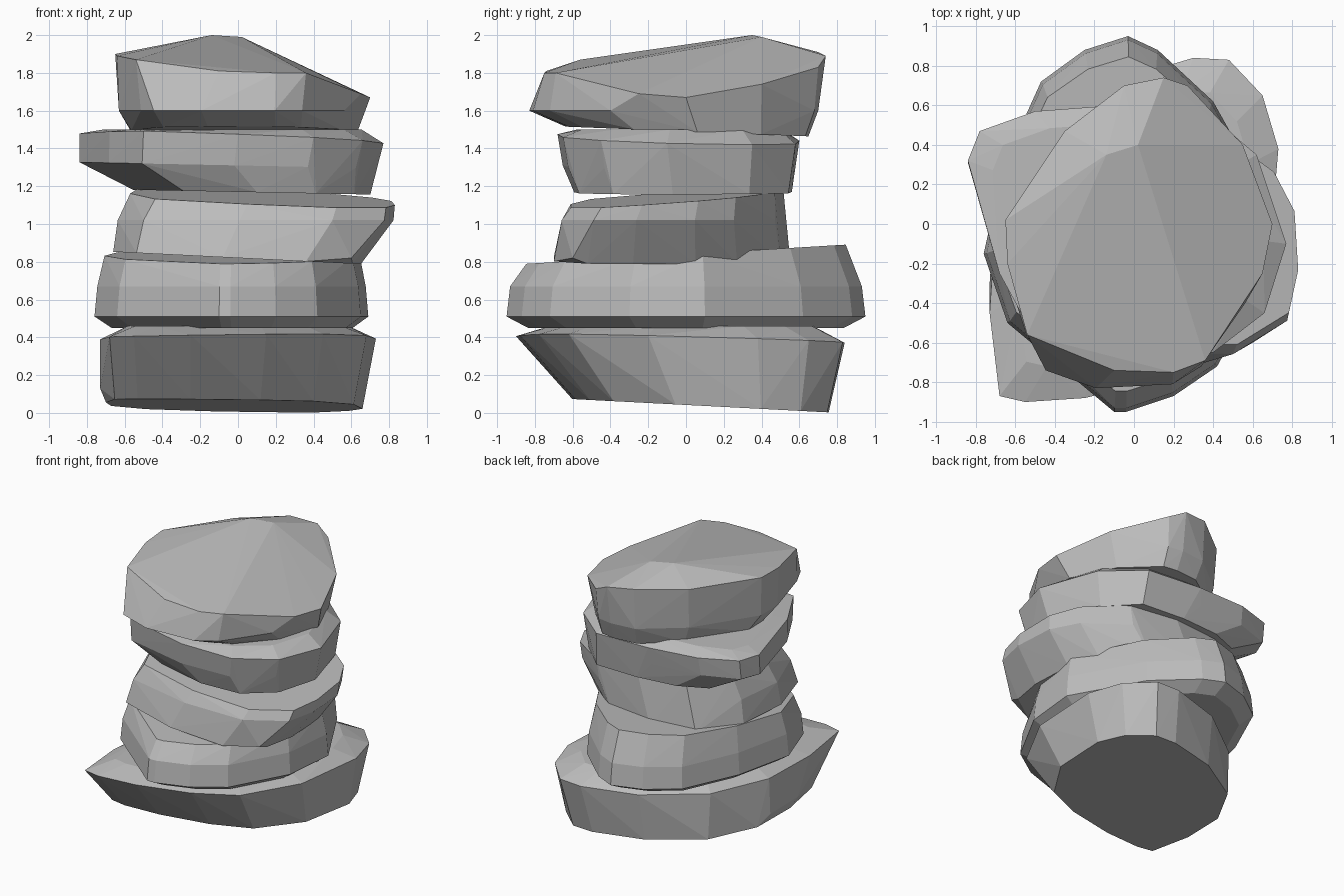
import bpy
import bmesh

cube = bpy.data.objects.get("Cube")
if cube:
    bpy.data.objects.remove(cube, do_unlink=True)

# One plain stone colour
stone = bpy.data.materials.new("grey stone")
stone.use_nodes = True
grey = (0.5, 0.5, 0.5, 1.0)
stone.diffuse_color = grey
shader = stone.node_tree.nodes["Principled BSDF"]
shader.inputs["Base Color"].default_value = grey
shader.inputs["Roughness"].default_value = 0.9


def ring(outline, scale=(1, 1), shift=(0, 0), height=0.0, tilt=(0, 0)):
    """Scaled and shifted copy of a plan outline, lying on a tilted plane."""
    points = []
    for px, py in outline:
        x = px * scale[0] + shift[0]
        y = py * scale[1] + shift[1]
        points.append((x, y, height + tilt[0] * x + tilt[1] * y))
    return points


def rock(name, outline, rings, corners=()):
    """Faceted stone: the hull wrapped around several rings and extra corners."""
    bm = bmesh.new()
    for settings in rings:
        for point in ring(outline, **settings):
            bm.verts.new(point)
    for point in corners:
        bm.verts.new(point)
    hull = bmesh.ops.convex_hull(bm, input=bm.verts[:])
    loose = set(hull["geom_interior"]) | set(hull["geom_unused"])
    loose = [v for v in loose if isinstance(v, bmesh.types.BMVert)]
    bmesh.ops.delete(bm, geom=loose, context="VERTS")
    bmesh.ops.recalc_face_normals(bm, faces=bm.faces[:])
    mesh = bpy.data.meshes.new(name)
    bm.to_mesh(mesh)
    bm.free()
    mesh.materials.append(stone)
    obj = bpy.data.objects.new(name, mesh)
    bpy.context.collection.objects.link(obj)
    return obj


# Bottom stone, undercut at the front
rock("bottom_rock",
     [(-0.68, -0.87), (-0.55, -0.9), (-0.25, -0.88), (0.15, -0.78), (0.45, -0.62),
      (0.68, -0.2), (0.73, 0.38), (0.65, 0.65), (0.48, 0.83), (0.3, 0.84),
      (-0.1, 0.72), (-0.5, 0.42), (-0.7, 0.0), (-0.73, -0.45)],
     [dict(scale=(0.93, 0.78), shift=(-0.02, 0.1), height=0.042, tilt=(0, -0.052)),
      dict(height=0.39, tilt=(0.02, -0.03)),
      dict(scale=(0.8, 0.8), height=0.46)],
     corners=[(-0.73, -0.3, 0.13), (-0.71, 0.0, 0.11)])

# Second stone, longest from front to back
rock("lower_rock",
     [(-0.1, -0.95), (-0.04, -0.95), (0.2, -0.87), (0.42, -0.72), (0.65, -0.3),
      (0.69, 0.1), (0.4, 0.62), (0.12, 0.88), (-0.03, 0.95), (-0.25, 0.88),
      (-0.47, 0.72), (-0.66, 0.3), (-0.76, -0.15), (-0.64, -0.5)],
     [dict(scale=(0.88, 0.88), height=0.45),
      dict(height=0.51),
      dict(scale=(0.98, 0.98), height=0.67),
      dict(scale=(0.93, 0.89), height=0.84, tilt=(0, 0.06))])

# Middle stone, leaning out to one side
rock("middle_rock",
     [(0.83, -0.28), (0.81, 0.05), (0.7, 0.27), (0.4, 0.5), (0.0, 0.55),
      (-0.4, 0.5), (-0.62, 0.2), (-0.66, -0.2), (-0.52, -0.58), (0.0, -0.7),
      (0.5, -0.7), (0.78, -0.52)],
     [dict(scale=(0.88, 1), shift=(-0.08, 0), height=0.82, tilt=(-0.05, 0)),
      dict(scale=(0.98, 0.94), shift=(0.01, 0), height=1.02),
      dict(scale=(0.94, 0.9), shift=(0.05, 0.02), height=1.15, tilt=(-0.04, 0.07))],
     corners=[(0.6, -0.6, 0.82)])

# Fourth stone, with an undercut overhang at the back corner
rock("upper_rock",
     [(-0.84, 0.32), (-0.78, 0.47), (-0.5, 0.57), (-0.1, 0.6), (0.35, 0.58),
      (0.62, 0.35), (0.77, -0.1), (0.66, -0.45), (0.4, -0.65), (0.0, -0.68),
      (-0.5, -0.58), (-0.68, -0.25)],
     [dict(scale=(0.78, 0.9), shift=(0.1, 0.02), height=1.17, tilt=(-0.02, 0)),
      dict(scale=(0.975, 0.96), shift=(-0.02, 0), height=1.31, tilt=(-0.02, 0)),
      dict(height=1.455, tilt=(-0.04, -0.03)),
      dict(scale=(0.85, 0.85), height=1.5)])

# Top stone: a tapering base under an uneven rim that rises to a peak
rock("top_rock",
     [(-0.65, 0.0), (-0.65, -0.2), (-0.53, -0.6), (-0.46, -0.74), (-0.2, -0.83),
      (0.2, -0.81), (0.35, -0.72), (0.58, -0.4), (0.68, 0.0), (0.52, 0.4),
      (0.27, 0.68), (0.15, 0.7), (-0.05, 0.68), (-0.35, 0.45)],
     [dict(scale=(0.9, 0.84), shift=(0.02, 0.06), height=1.49, tilt=(0, -0.04)),
      dict(scale=(0.97, 1), height=1.6)],
     corners=[(-0.65, 0.02, 1.9), (-0.64, -0.2, 1.89), (-0.54, -0.56, 1.87),
              (-0.1, -0.74, 1.81), (0.2, -0.75, 1.8), (0.36, -0.69, 1.8),
              (0.65, -0.25, 1.69), (0.7, 0.0, 1.67), (0.55, 0.4, 1.74),
              (0.27, 0.7, 1.83), (0.15, 0.74, 1.89), (-0.05, 0.7, 1.91),
              (-0.35, 0.47, 1.9), (-0.14, 0.35, 2.0), (0.02, 0.4, 1.99)])
